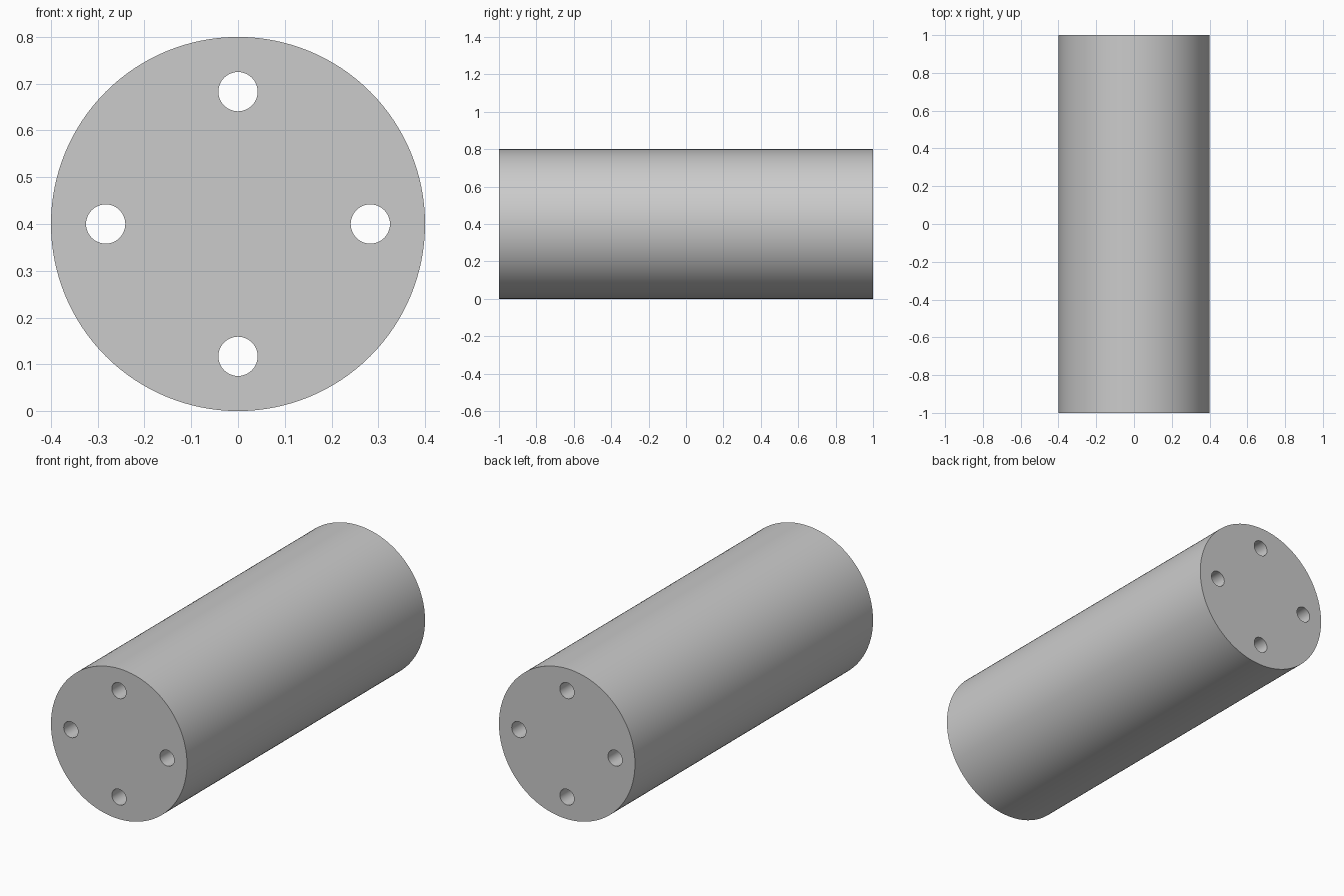
import bpy
from math import cos, sin, pi, radians
from mathutils import Vector

LENGTH, RADIUS = 2.0, 0.4
HOLE_RADIUS, HOLE_OFFSET = 0.042, 0.283
CENTRE = Vector((0, 0, RADIUS))

cube = bpy.data.objects.get("Cube")
if cube:
    bpy.data.objects.remove(cube, do_unlink=True)

grey = bpy.data.materials.new("plain grey")
grey.use_nodes = True
colour = (0.6, 0.6, 0.6, 1)
grey.diffuse_color = colour
grey.node_tree.nodes["Principled BSDF"].inputs["Base Color"].default_value = colour


def rod(name, radius, length, location, sides):
    """Cylinder lying along y."""
    bpy.ops.mesh.primitive_cylinder_add(vertices=sides, radius=radius, depth=length,
                                        location=location, rotation=(pi / 2, 0, 0))
    obj = bpy.context.object
    obj.name = name
    obj.data.materials.append(grey)
    return obj


# Solid round body
body = rod("cylinder_body", RADIUS, LENGTH, CENTRE, 128)

# Four bores running the full length, evenly spaced about the axis
for i in range(4):
    angle = i * pi / 2
    offset = Vector((cos(angle), 0, sin(angle))) * HOLE_OFFSET
    cutter = rod("bore_cutter", HOLE_RADIUS, LENGTH + 0.2, CENTRE + offset, 48)
    cutter.hide_render = True
    bore = body.modifiers.new("bore", 'BOOLEAN')
    bore.operation = 'DIFFERENCE'
    bore.solver = 'EXACT'
    bore.object = cutter
    bpy.context.view_layer.objects.active = body
    bpy.ops.object.modifier_apply(modifier=bore.name)
    bpy.data.objects.remove(cutter, do_unlink=True)

# Smooth walls with crisp rims
bpy.ops.object.select_all(action='DESELECT')
body.select_set(True)
bpy.context.view_layer.objects.active = body
bpy.ops.object.shade_smooth_by_angle(angle=radians(30))
